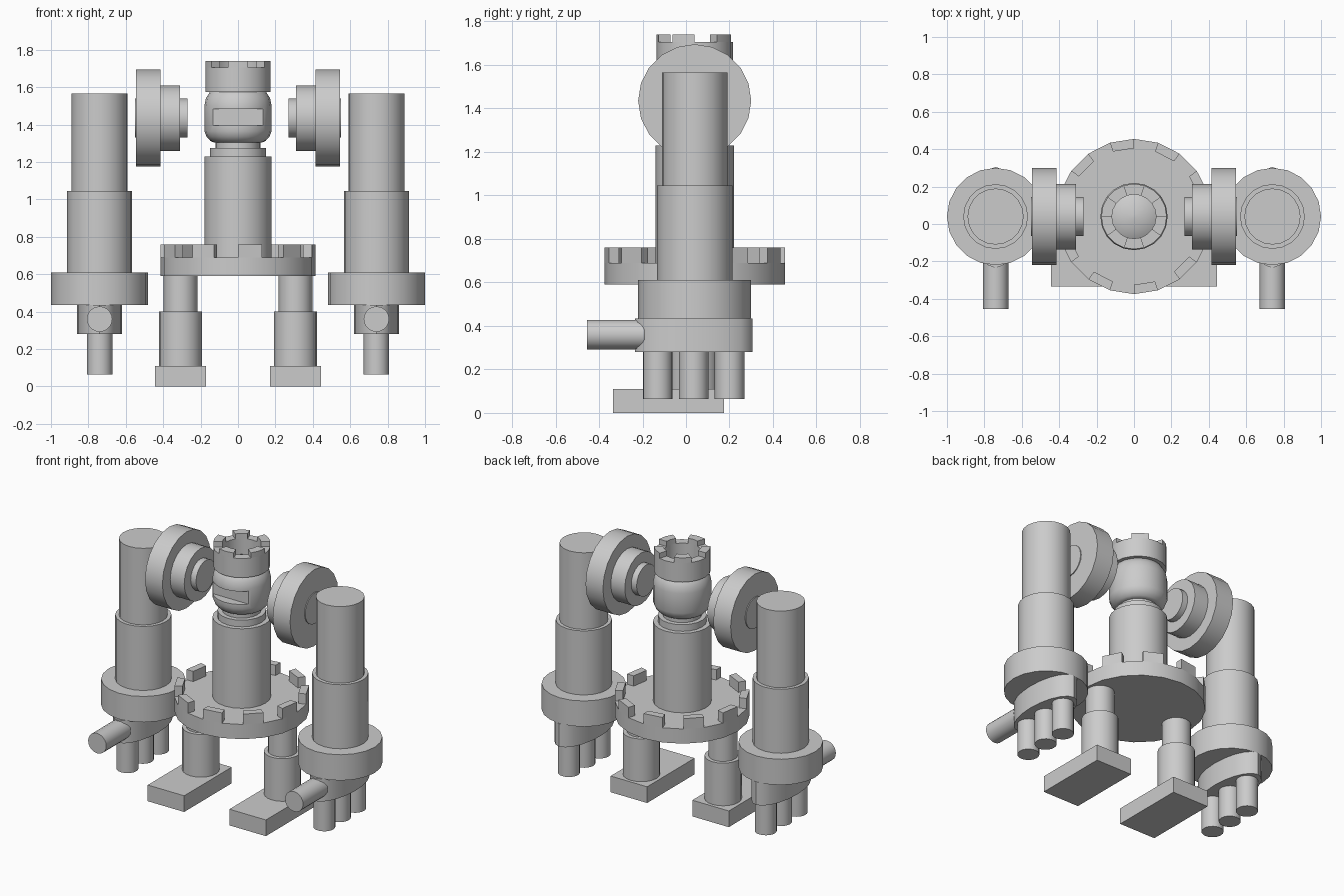
import bpy, bmesh
from math import sin, cos, pi, radians
from mathutils import Matrix, Vector

cube = bpy.data.objects.get("Cube")
if cube:
    bpy.data.objects.remove(cube, do_unlink=True)

SIDES = 20
STEP = 2 * pi / SIDES
MID = 0.04      # depth of the body axis
SIDE_NAMES = (("left", 1), ("right", -1))

grey = bpy.data.materials.new("plain grey")
grey.use_nodes = True
grey.diffuse_color = (0.6, 0.6, 0.6, 1)
grey.node_tree.nodes["Principled BSDF"].inputs["Base Color"].default_value = (0.6, 0.6, 0.6, 1)


def finish(name, bm, smooth=True):
    bmesh.ops.recalc_face_normals(bm, faces=bm.faces)
    mesh = bpy.data.meshes.new(name)
    bm.to_mesh(mesh)
    bm.free()
    mesh.materials.append(grey)
    obj = bpy.data.objects.new(name, mesh)
    bpy.context.collection.objects.link(obj)
    if smooth:
        smooth_edges(obj)
    return obj


def smooth_edges(obj):
    bpy.ops.object.select_all(action='DESELECT')
    obj.select_set(True)
    bpy.context.view_layer.objects.active = obj
    bpy.ops.object.shade_smooth_by_angle(angle=radians(35))


def lathe(name, profile, centre, axis='Z', squash=(1, 1, 1), hollow=False):
    """Turn (radius, height) pairs around an axis; capped, or closed into a tube."""
    bm = bmesh.new()
    rings = [[bm.verts.new((r * cos(i * STEP), r * sin(i * STEP), h)) for i in range(SIDES)]
             for r, h in profile]
    pairs = list(zip(rings, rings[1:]))
    if hollow:
        pairs.append((rings[-1], rings[0]))
    else:
        bm.faces.new(rings[0])
        bm.faces.new(rings[-1])
    for a, b in pairs:
        for i in range(SIDES):
            j = (i + 1) % SIDES
            bm.faces.new((a[i], a[j], b[j], b[i]))
    turn = {'Z': Matrix(), 'X': Matrix.Rotation(pi / 2, 4, 'Y'),
            'Y': Matrix.Rotation(pi / 2, 4, 'X')}[axis]
    move = Matrix.Translation(centre) @ turn @ Matrix.Diagonal((*squash, 1))
    bmesh.ops.transform(bm, matrix=move, verts=bm.verts)
    return finish(name, bm)


def rod(name, radius, low, high, centre, axis='Z', squash=(1, 1, 1)):
    return lathe(name, [(radius, low), (radius, high)], centre, axis, squash)


def box(name, low, high):
    bm = bmesh.new()
    low, high = Vector(low), Vector(high)
    bmesh.ops.create_cube(bm, size=1, matrix=Matrix.Translation((low + high) / 2)
                          @ Matrix.Diagonal((*(high - low), 1)))
    return finish(name, bm, smooth=False)


def teeth(name, inner, outer, low, high, count, first, span):
    """Ring of raised blocks, each spanning whole facets of the round."""
    bm = bmesh.new()
    for k in range(count):
        steps = [(first + k * SIDES // count + s) * STEP for s in range(span + 1)]
        outline = [(outer, a) for a in steps] + [(inner, a) for a in reversed(steps)]
        face = bm.faces.new([bm.verts.new((r * cos(a), MID + r * sin(a), low)) for r, a in outline])
        grown = bmesh.ops.extrude_face_region(bm, geom=[face], use_keep_orig=True)
        bmesh.ops.translate(bm, vec=(0, 0, high - low),
                            verts=[v for v in grown["geom"] if isinstance(v, bmesh.types.BMVert)])
    return finish(name, bm)


axis_point = (0, MID, 0)

# Toothed waist platform
rod("waist_platform", 0.415, 0.59, 0.69, axis_point)
teeth("waist_teeth", 0.365, 0.415, 0.69, 0.76, 10, 1, 1)

# Torso and neck
rod("torso", 0.18, 0.69, 1.23, axis_point)
rod("collar", 0.15, 1.23, 1.275, axis_point)
rod("neck", 0.12, 1.275, 1.315, axis_point)

# Rounded head with a recessed visor slot
head = lathe("head", [(0.13, 1.305), (0.147, 1.312), (0.168, 1.335), (0.18, 1.365), (0.18, 1.50),
                      (0.172, 1.54), (0.15, 1.575), (0.115, 1.60), (0.06, 1.62), (0.01, 1.627)],
             axis_point)
cutter = box("visor_cutter", (-0.148, -0.3, 1.395), (0.148, MID - 0.118, 1.483))
cutter.hide_render = True
slot = head.modifiers.new("visor_slot", 'BOOLEAN')
slot.operation = 'DIFFERENCE'
slot.solver = 'EXACT'
slot.object = cutter
bpy.ops.object.select_all(action='DESELECT')
head.select_set(True)
bpy.context.view_layer.objects.active = head
bpy.ops.object.modifier_apply(modifier=slot.name)
bpy.data.objects.remove(cutter, do_unlink=True)
smooth_edges(head)

# Open crown with notches
lathe("crown", [(0.175, 1.575), (0.175, 1.705), (0.118, 1.705), (0.118, 1.575)],
      axis_point, hollow=True)
teeth("crown_teeth", 0.118, 0.175, 1.705, 1.74, 5, 14, 2)

for side, s in SIDE_NAMES:
    # Legs and feet
    hip = (0.307 * s, MID, 0)
    rod(f"{side}_upper_leg", 0.09, 0.40, 0.59, hip)
    rod(f"{side}_lower_leg", 0.115, 0.11, 0.40, hip)
    box(f"{side}_foot", (0.307 * s - 0.137, -0.335, 0), (0.307 * s + 0.137, 0.175, 0.11))

    # Stepped shoulder wheel, turned sideways
    shoulder = (0, MID, 1.435)
    for part, radius, near, far in (("wheel", 0.26, 0.415, 0.545), ("hub", 0.175, 0.31, 0.415),
                                    ("axle", 0.105, 0.27, 0.551)):
        rod(f"{side}_shoulder_{part}", radius, near * s, far * s, shoulder, 'X')

    # Arm, cuff and hand
    arm = (0.74 * s, MID, 0)
    rod(f"{side}_upper_arm", 0.15, 1.045, 1.565, arm)
    rod(f"{side}_forearm", 0.173, 0.61, 1.045, arm)
    rod(f"{side}_cuff", 0.26, 0.435, 0.61, arm)
    rod(f"{side}_palm", 0.27, 0.28, 0.435, (0.74 * s, 0.035, 0), squash=(0.445, 1, 1))
    for n, y in enumerate((-0.13, 0.035, 0.2)):
        rod(f"{side}_finger_{n + 1}", 0.068, 0.065, 0.28, (0.74 * s, y, 0))
    rod(f"{side}_thumb", 0.068, 0.19, 0.455, (0.74 * s, 0, 0.36), 'Y')
